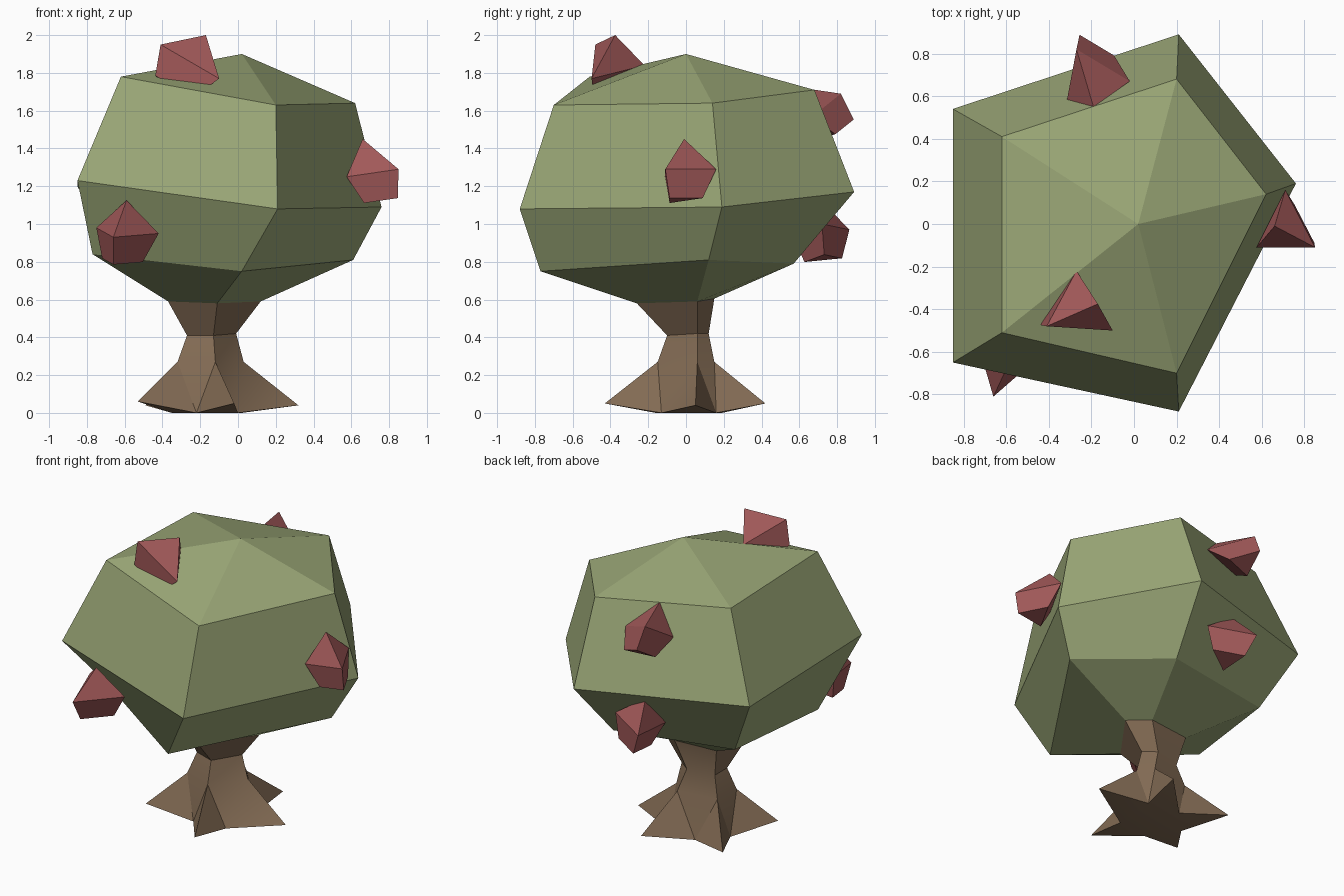
import bpy, bmesh, math
from mathutils import Vector

if "Cube" in bpy.data.objects:
    bpy.data.objects.remove(bpy.data.objects["Cube"])


def material(name, rgb):
    m = bpy.data.materials.new(name)
    m.diffuse_color = (*rgb, 1)
    m.use_nodes = True
    m.node_tree.nodes["Principled BSDF"].inputs["Base Color"].default_value = m.diffuse_color
    return m


def make(name, verts, faces, mat):
    bm = bmesh.new()
    vs = [bm.verts.new(v) for v in verts]
    for f in faces:
        bm.faces.new([vs[i] for i in f])
    bmesh.ops.recalc_face_normals(bm, faces=bm.faces)
    me = bpy.data.meshes.new(name)
    bm.to_mesh(me)
    bm.free()
    me.materials.append(mat)
    ob = bpy.data.objects.new(name, me)
    bpy.context.collection.objects.link(ob)
    return ob


def bridge(a, b, n):
    """Quads between two n-sided rings starting at indices a and b."""
    return [(a + i, a + (i + 1) % n, b + (i + 1) % n, b + i) for i in range(n)]


green = material("leaf_green", (0.32, 0.38, 0.18))
brown = material("bark_brown", (0.23, 0.15, 0.09))
red = material("fruit_red", (0.36, 0.10, 0.10))

# Every ring runs: right, back, back left, front left, front
collar = [(.12, .06, .59), (-.02, .15, .605), (-.31, .12, .60), (-.37, -.08, .59), (-.11, -.26, .58)]

# Canopy: five-sided faceted crown
low = [(.61, .12, .81), (.14, .57, .79), (-.65, .41, .81), (-.77, -.30, .84), (.02, -.77, .75)]
wide = [(.76, .19, 1.09), (.21, .89, 1.17), (-.85, .54, 1.20), (-.85, -.65, 1.23), (.21, -.88, 1.08)]
high = [(.62, .14, 1.64), (.20, .68, 1.71), (-.62, .41, 1.75), (-.62, -.51, 1.78), (.20, -.70, 1.63)]
faces = bridge(0, 5, 5) + bridge(5, 10, 5) + bridge(10, 15, 5)
faces += [(15 + i, 15 + (i + 1) % 5, 20) for i in range(5)]
make("canopy", collar + low + wide + high + [(.02, 0, 1.90)], faces, green)

# Trunk: five root tips, valleys between them, narrow waist, flared collar
tips = [(.32, .05, .04), (.04, .42, .05), (-.49, .31, .04), (-.53, -.22, .06), (-.02, -.43, .05)]
valleys = [(.02, .16, 0), (-.20, .19, 0), (-.35, .03, 0), (-.22, -.16, 0), (0, -.13, 0)]
knee = [(.03, .06, .27), (-.04, .15, .27), (-.31, .11, .27), (-.32, -.08, .27), (-.12, -.15, .27)]
waist = [(-.01, .06, .42), (-.09, .12, .42), (-.27, .08, .41), (-.27, -.05, .41), (-.13, -.10, .41)]
faces = bridge(10, 15, 5) + bridge(15, 20, 5)
for i in range(5):
    j = (i + 1) % 5
    faces += [(i, 5 + i, 10 + i), (5 + i, j, 10 + j), (5 + i, 10 + j, 10 + i)]
    faces += [(5 + i, i, 5 + (i - 1) % 5)]
faces.append(tuple(range(5, 10)))
trunk = make("trunk", tips + valleys + knee + waist + collar, faces, brown)
bpy.context.view_layer.objects.active = trunk
trunk.select_set(True)
bpy.ops.object.shade_smooth_by_angle(angle=math.radians(30))


# Fruit: three-sided pyramid over a tapering three-sided base
def fruit(name, apex, *ring):
    ring = [Vector(r) for r in ring]
    centre = sum(ring, Vector()) / 3
    base = centre - (Vector(apex) - centre).normalized() * .155
    bottom = [base + (r - centre) * .65 for r in ring]
    f = bridge(0, 3, 3) + [(3, 4, 5)] + [(i, (i + 1) % 3, 6) for i in range(3)]
    make(name, ring + bottom + [apex], f, red)


fruit("fruit_top", (-.17, -.375, 2.0), (-.41, -.48, 1.95), (-.10, -.50, 1.77), (-.27, -.22, 1.84))
fruit("fruit_front", (-.59, -.66, 1.125), (-.66, -.81, .93), (-.42, -.60, .95), (-.75, -.50, .98))
fruit("fruit_right", (.66, -.01, 1.45), (.575, -.11, 1.25), (.85, -.11, 1.29), (.71, .16, 1.29))
fruit("fruit_back_high", (-.19, .55, 1.73), (-.02, .67, 1.57), (-.27, .82, 1.69), (-.315, .58, 1.54))
fruit("fruit_back_low", (-.19, .70, 1.14), (.02, .72, 1.0), (-.25, .865, .97), (-.24, .56, .94))
